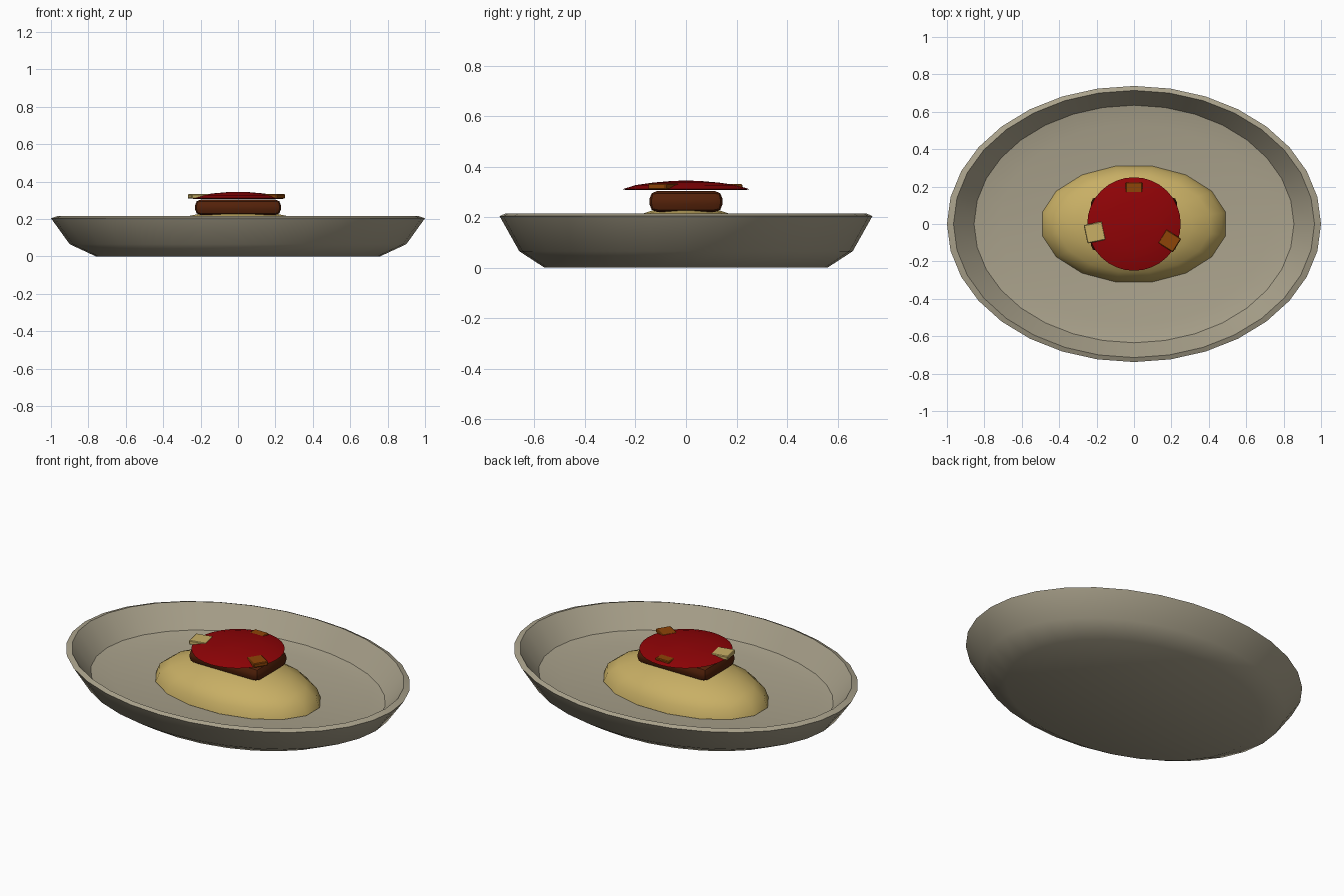
import bpy, bmesh, math
from mathutils import Matrix

if "Cube" in bpy.data.objects:
    bpy.data.objects.remove(bpy.data.objects["Cube"])


def material(name, rgb):
    m = bpy.data.materials.new(name)
    m.diffuse_color = (*rgb, 1)
    m.use_nodes = True
    m.node_tree.nodes["Principled BSDF"].inputs["Base Color"].default_value = m.diffuse_color
    return m


STONE = material("stone_grey", (0.40, 0.36, 0.26))
CREAM = material("cream_yellow", (0.58, 0.43, 0.13))
BROWN = material("dark_brown", (0.09, 0.016, 0.003))
RED = material("deep_red", (0.28, 0.001, 0.002))
RUST = material("rust_orange", (0.27, 0.058, 0.002))


def finish(bm, name, mat, angle):
    bmesh.ops.recalc_face_normals(bm, faces=bm.faces)
    mesh = bpy.data.meshes.new(name)
    bm.to_mesh(mesh)
    bm.free()
    mesh.materials.append(mat)
    ob = bpy.data.objects.new(name, mesh)
    bpy.context.collection.objects.link(ob)
    bpy.ops.object.select_all(action='DESELECT')
    ob.select_set(True)
    bpy.context.view_layer.objects.active = ob
    bpy.ops.object.shade_smooth_by_angle(angle=math.radians(angle))
    return ob


def oval_stack(name, rings, sides, mat, angle, offset=0.0):
    """Skin a list of oval rings (x radius, y radius, z) and cap both ends."""
    bm = bmesh.new()
    loops = []
    for rx, ry, z in rings:
        loop = []
        for i in range(sides):
            t = 2 * math.pi * (i + offset) / sides
            loop.append(bm.verts.new((rx * math.cos(t), ry * math.sin(t), z)))
        loops.append(loop)
    for a, b in zip(loops, loops[1:]):
        for i in range(sides):
            j = (i + 1) % sides
            bm.faces.new((a[i], a[j], b[j], b[i]))
    bm.faces.new(loops[0][::-1])
    bm.faces.new(loops[-1])
    return finish(bm, name, mat, angle)


def bevelled_box(name, loc, size, bevel, segments, mat, turn=0, angle=30):
    bm = bmesh.new()
    bmesh.ops.create_cube(bm, size=1, matrix=Matrix.Diagonal((*size, 1)))
    bmesh.ops.bevel(bm, geom=bm.edges[:], offset=bevel, segments=segments,
                    profile=0.5, affect='EDGES')
    ob = finish(bm, name, mat, angle)
    ob.location = loc
    ob.rotation_euler.z = math.radians(turn)
    return ob


# Oval dish: underside, outer wall, sloped rim, inner wall, shallow floor
oval_stack("dish", [
    (0.76, 0.56, 0.0), (0.90, 0.66, 0.065), (1.0, 0.738, 0.204),
    (0.965, 0.714, 0.215), (0.855, 0.635, 0.088), (0.72, 0.53, 0.066),
], 32, STONE, 40)

# Soft mound on the dish floor
mound = []
for k in range(6):
    t = math.radians(k * 17)
    mound.append((0.50 * math.cos(t), 0.316 * math.cos(t), 0.07 + 0.175 * math.sin(t)))
oval_stack("mound", mound, 16, CREAM, 50, 0.5)

# Chunky filling with rounded edges
bevelled_box("filling", (0, 0, 0.262), (0.46, 0.29, 0.084), 0.032, 2, BROWN)

# Shallow domed sauce disc
oval_stack("sauce_disc", [
    (r, r, z) for r, z in
    ((0.24, 0.308), (0.25, 0.311), (0.20, 0.327), (0.13, 0.337), (0.06, 0.343), (0.01, 0.345))
], 32, RED, 40)

# Small flakes around the edge of the disc
bevelled_box("flake_left", (-0.21, -0.045, 0.321), (0.10, 0.10, 0.024), 0.004, 1, CREAM, 12)
bevelled_box("flake_right", (0.19, -0.09, 0.321), (0.095, 0.085, 0.024), 0.004, 1, RUST, -32)
bevelled_box("flake_back", (0, 0.195, 0.319), (0.09, 0.056, 0.024), 0.004, 1, RUST)
